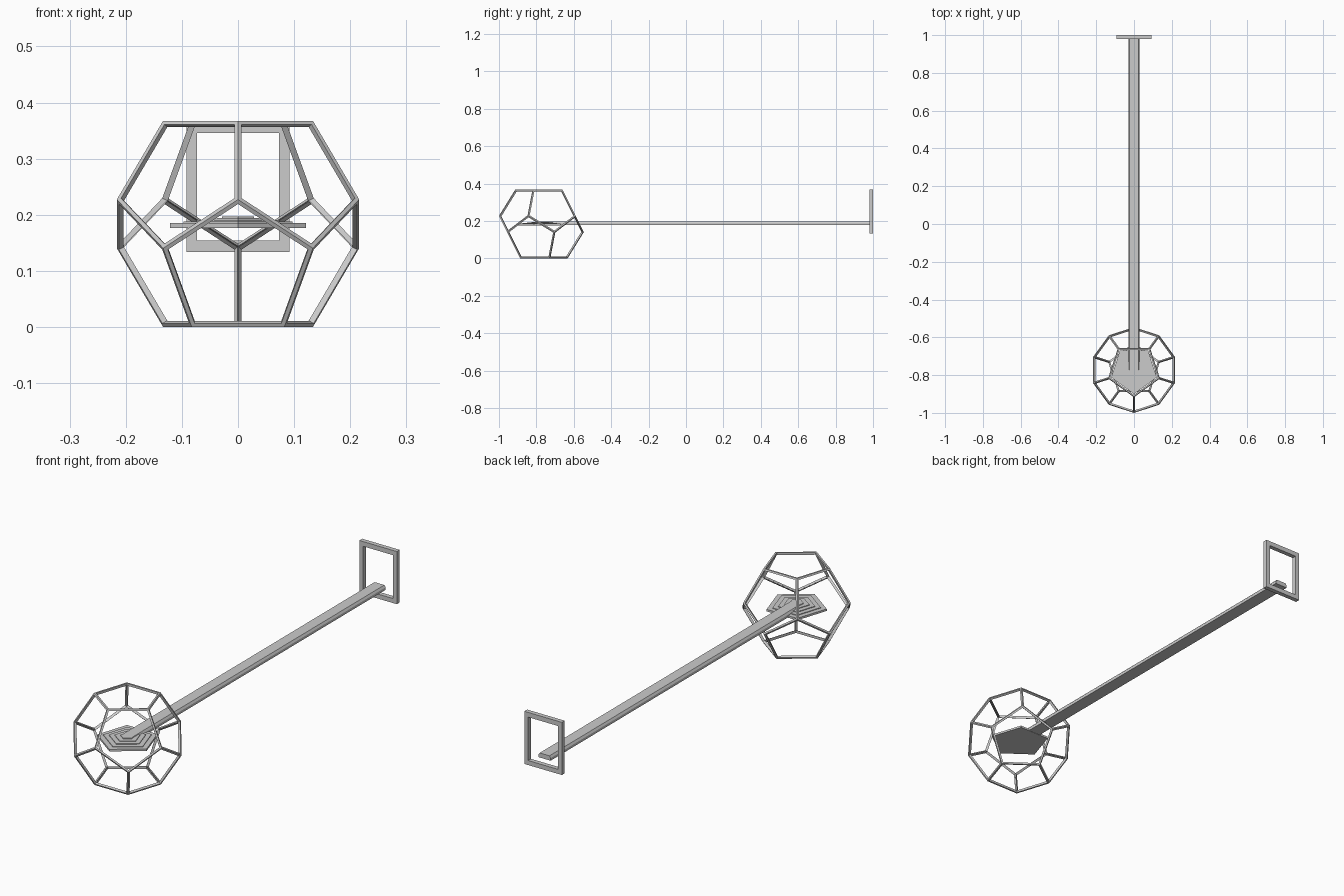
import bpy, bmesh
from math import sin, cos, pi, radians

if "Cube" in bpy.data.objects:
    bpy.data.objects.remove(bpy.data.objects["Cube"])

CY = -0.773          # cage centre along y
EDGE = 0.165         # cage edge length


def finish(bm, name):
    bmesh.ops.recalc_face_normals(bm, faces=bm.faces[:])
    me = bpy.data.meshes.new(name)
    bm.to_mesh(me)
    bm.free()
    ob = bpy.data.objects.new(name, me)
    bpy.context.collection.objects.link(ob)
    return ob


def pentagon(r, z, sign=-1):
    # corner points toward sign * y
    return [(r * sin(k * 2 * pi / 5), CY + sign * r * cos(k * 2 * pi / 5), z) for k in range(5)]


def extrude(bm, pts, vec):
    f = bm.faces.new([bm.verts.new(p) for p in pts])
    ext = bmesh.ops.extrude_face_region(bm, geom=[f], use_keep_orig=True)
    vs = [g for g in ext["geom"] if isinstance(g, bmesh.types.BMVert)]
    bmesh.ops.translate(bm, verts=vs, vec=vec)


# Dodecahedron cage: hull of four pentagon rings, faces opened into struts
bm = bmesh.new()
top = 2.2270 * EDGE
mid, dz = top / 2, 0.2629 * EDGE
rings = (pentagon(0.8507 * EDGE, 0, 1) + pentagon(1.3764 * EDGE, mid - dz, 1)
         + pentagon(1.3764 * EDGE, mid + dz, -1) + pentagon(0.8507 * EDGE, top, -1))
for p in rings:
    bm.verts.new(p)
bmesh.ops.convex_hull(bm, input=bm.verts[:])
bmesh.ops.dissolve_limit(bm, angle_limit=radians(5), verts=bm.verts[:], edges=bm.edges[:])
bmesh.ops.recalc_face_normals(bm, faces=bm.faces[:])
panels = bm.faces[:]
bmesh.ops.inset_individual(bm, faces=panels, thickness=0.009)
bmesh.ops.delete(bm, geom=panels, context='FACES')
cage = finish(bm, "dodecahedron_cage")
sol = cage.modifiers.new("strut_depth", 'SOLIDIFY')
sol.thickness = 0.01
sol.offset = -1

# Stepped pentagon plate inside the cage
bm = bmesh.new()
levels = [(0.127, 0.176, 0.185), (0.102, 0.185, 0.188), (0.078, 0.188, 0.191),
          (0.054, 0.191, 0.194), (0.030, 0.194, 0.197)]
for r, z0, z1 in levels:
    extrude(bm, pentagon(r, z0), (0, 0, z1 - z0))
finish(bm, "stepped_plate")

# Long beam with a slightly tapered cross-section
bm = bmesh.new()
extrude(bm, [(-0.03, CY, 0.177), (0.03, CY, 0.177), (0.03, CY, 0.188),
             (0.024, CY, 0.197), (-0.024, CY, 0.197), (-0.03, CY, 0.188)], (0, 0.99 - CY, 0))
finish(bm, "beam")

# Rectangular end frame
bm = bmesh.new()


def rect(x, z0, z1, y):
    return [bm.verts.new(p) for p in ((-x, y, z0), (x, y, z0), (x, y, z1), (-x, y, z1))]


loops = [rect(0.092, 0.134, 0.367, 0.98), rect(0.073, 0.154, 0.346, 0.98),
         rect(0.073, 0.154, 0.346, 1.0), rect(0.092, 0.134, 0.367, 1.0)]
for i in range(4):
    a, b = loops[i], loops[(i + 1) % 4]
    for k in range(4):
        n = (k + 1) % 4
        bm.faces.new((a[k], a[n], b[n], b[k]))
finish(bm, "end_frame")
